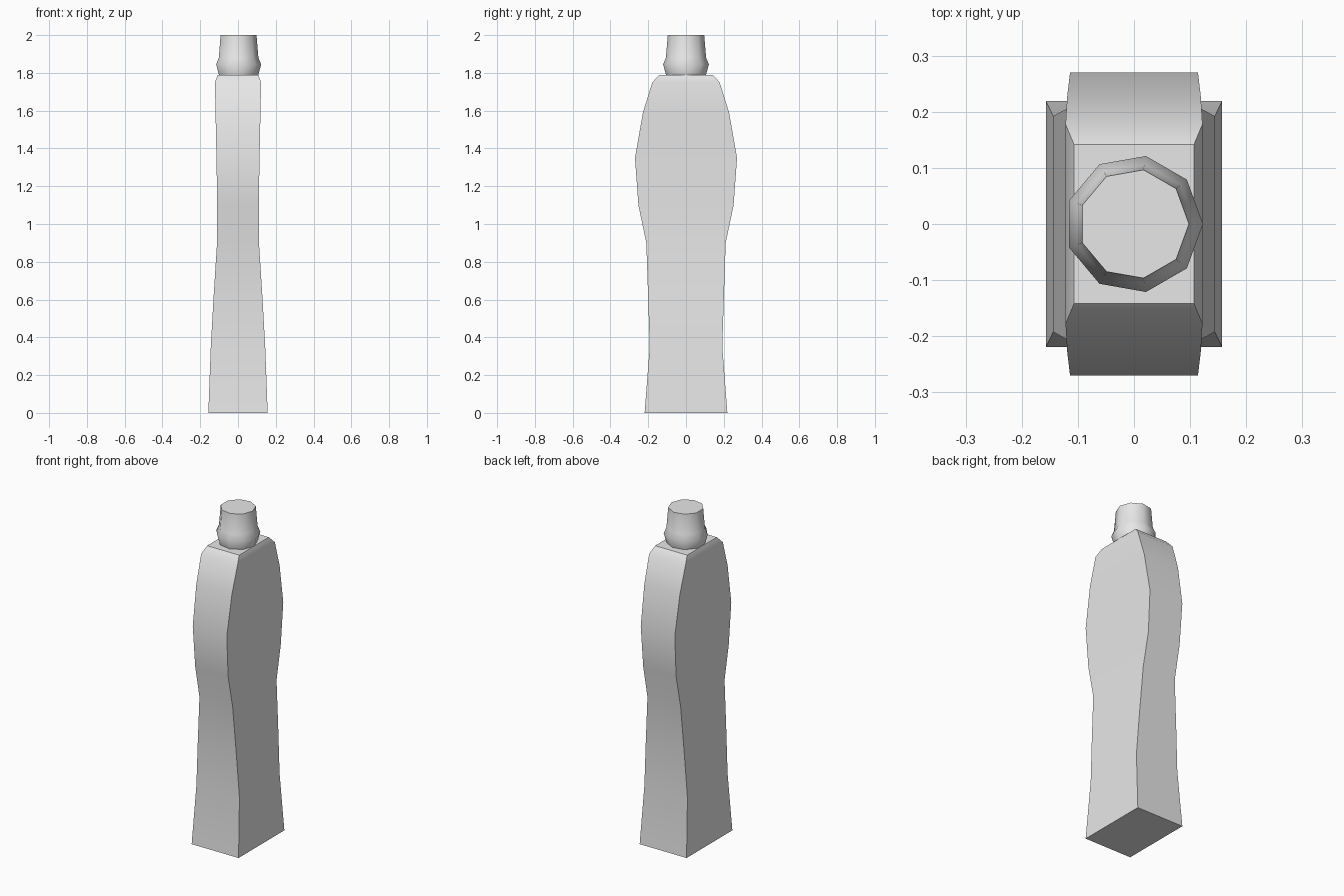
import bpy
import bmesh
from math import cos, sin, tau, radians

cube = bpy.data.objects.get("Cube")
if cube:
    bpy.data.objects.remove(cube)

grey = bpy.data.materials.new("plain_grey")
grey.use_nodes = True
colour = (0.8, 0.8, 0.8, 1)
grey.diffuse_color = colour
grey.node_tree.nodes["Principled BSDF"].inputs["Base Color"].default_value = colour


def loft(name, rings):
    """Skin a stack of rings into a closed, smooth-shaded solid."""
    bm = bmesh.new()
    loops = [[bm.verts.new(p) for p in ring] for ring in rings]
    for low, high in zip(loops, loops[1:]):
        n = len(low)
        for i in range(n):
            j = (i + 1) % n
            bm.faces.new((low[i], low[j], high[j], high[i]))
    bm.faces.new(loops[0][::-1])
    bm.faces.new(loops[-1])
    mesh = bpy.data.meshes.new(name)
    bm.to_mesh(mesh)
    bm.free()
    mesh.materials.append(grey)
    obj = bpy.data.objects.new(name, mesh)
    bpy.context.collection.objects.link(obj)
    bpy.ops.object.select_all(action="DESELECT")
    obj.select_set(True)
    bpy.context.view_layer.objects.active = obj
    bpy.ops.object.shade_smooth_by_angle(angle=radians(42))
    return obj


def rectangle(z, hx, hy):
    return [(-hx, -hy, z), (hx, -hy, z), (hx, hy, z), (-hx, hy, z)]


def polygon(z, r, sides=9):
    return [(r * cos(tau * i / sides), r * sin(tau * i / sides), z)
            for i in range(sides)]


# Waisted bottle body: height, half width, half depth
body_profile = [(0, .157, .219), (.35, .144, .192), (.6, .13, .2),
                (.9, .111, .21), (1.1, .11, .252), (1.35, .114, .27),
                (1.59, .119, .228), (1.75, .122, .178), (1.79, .107, .142)]
loft("bottle_body", [rectangle(*row) for row in body_profile])

# Nine-sided cap with a flared collar: height, radius
cap_profile = [(1.788, .107), (1.845, .123), (1.88, .108), (2, .098)]
loft("bottle_cap", [polygon(*row) for row in cap_profile])
